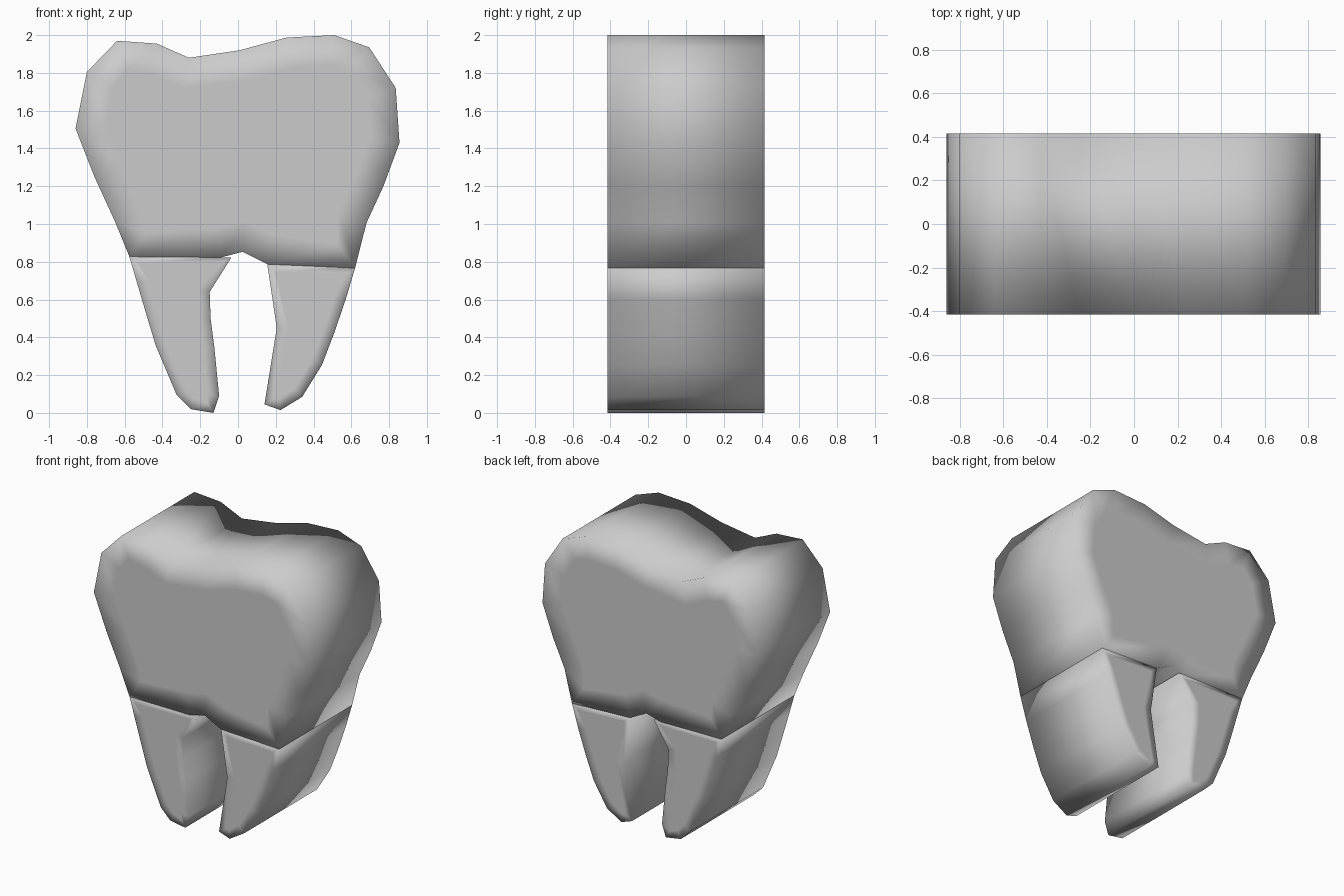
import bpy, bmesh

if "Cube" in bpy.data.objects:
    bpy.data.objects.remove(bpy.data.objects["Cube"])

HALF_DEPTH = 0.416


def slab(name, outline, rim):
    """Extrude a front-view outline along y, with an inset ring on both flat sides."""
    bm = bmesh.new()
    front = bm.faces.new([bm.verts.new((x, -HALF_DEPTH, z)) for x, z in outline])
    ext = bmesh.ops.extrude_face_region(bm, geom=[front], use_keep_orig=True)
    back_verts = [v for v in ext["geom"] if isinstance(v, bmesh.types.BMVert)]
    bmesh.ops.translate(bm, verts=back_verts, vec=(0, 2 * HALF_DEPTH, 0))
    bmesh.ops.recalc_face_normals(bm, faces=bm.faces)
    caps = [f for f in bm.faces if len(f.verts) == len(outline)]
    bmesh.ops.inset_individual(bm, faces=caps, thickness=rim)
    bmesh.ops.recalc_face_normals(bm, faces=bm.faces)
    for f in bm.faces:
        f.smooth = True
    mesh = bpy.data.meshes.new(name)
    bm.to_mesh(mesh)
    bm.free()
    obj = bpy.data.objects.new(name, mesh)
    bpy.context.collection.objects.link(obj)
    return obj


# Crown with two cusps on top and an arched underside
slab("crown", [
    (-0.575, 0.827), (-0.09, 0.823), (0.025, 0.853), (0.155, 0.787), (0.62, 0.767),
    (0.68, 1.005), (0.77, 1.20), (0.855, 1.43), (0.835, 1.72), (0.695, 1.935),
    (0.51, 2.0), (0.257, 1.987), (0.01, 1.92), (-0.26, 1.88), (-0.43, 1.955),
    (-0.64, 1.97), (-0.80, 1.805), (-0.86, 1.505), (-0.76, 1.25), (-0.65, 1.01),
], 0.16)

# Left root
slab("left_root", [
    (-0.575, 0.827), (-0.535, 0.69), (-0.485, 0.52), (-0.435, 0.355), (-0.325, 0.095),
    (-0.25, 0.02), (-0.13, 0.0), (-0.10, 0.09), (-0.125, 0.345), (-0.145, 0.50),
    (-0.15, 0.64), (-0.035, 0.823),
], 0.06)

# Right root
slab("right_root", [
    (0.62, 0.767), (0.57, 0.60), (0.51, 0.425), (0.445, 0.255), (0.34, 0.085),
    (0.225, 0.015), (0.14, 0.045), (0.205, 0.45), (0.155, 0.787),
], 0.06)
